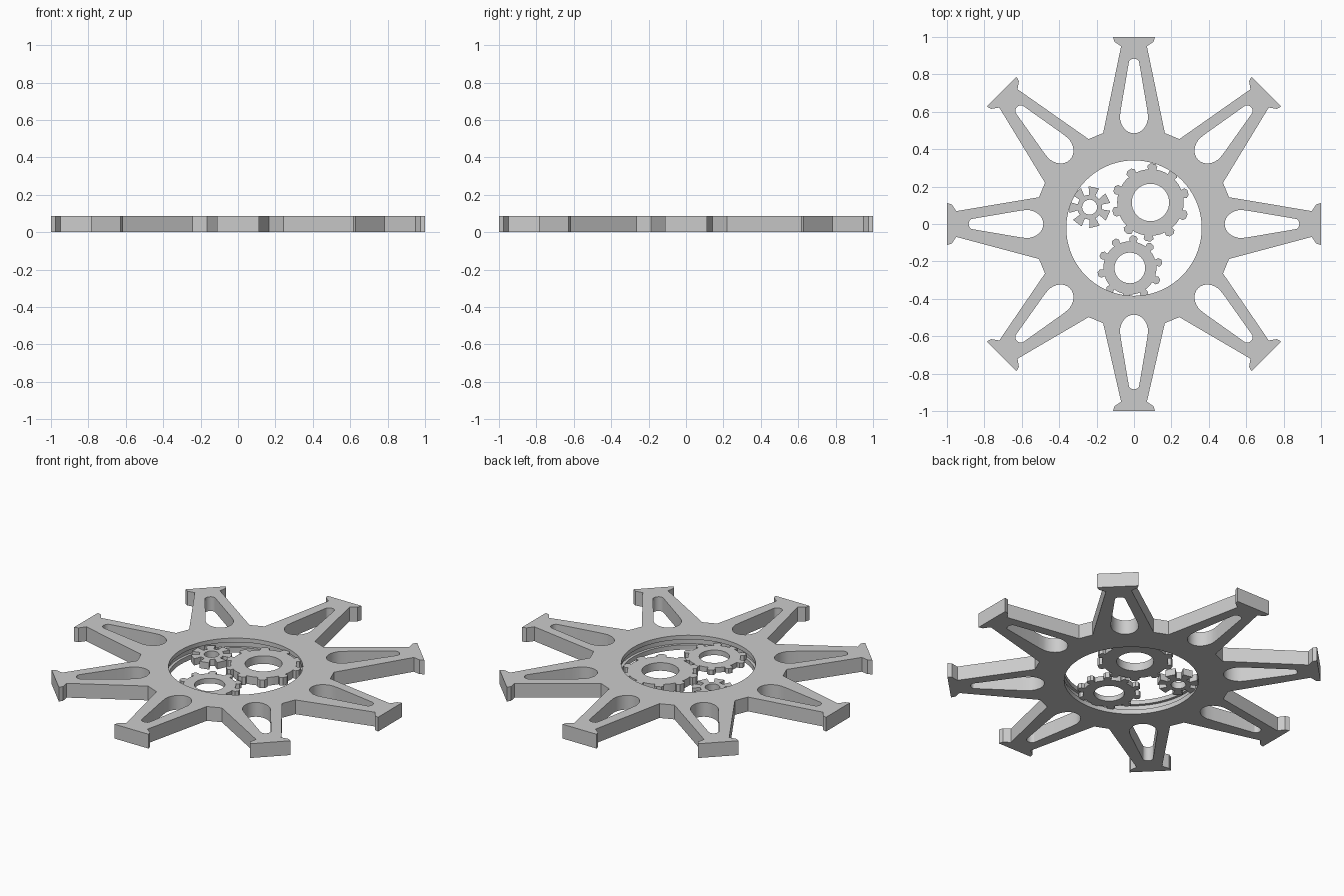
import bpy, bmesh
from math import sin, cos, pi, radians

if "Cube" in bpy.data.objects:
    bpy.data.objects.remove(bpy.data.objects["Cube"])

HUB = (0.0, -0.022)      # the hub sits slightly off the arm centre
H = 0.085                # plate thickness


def rot(p, a):
    return (p[0] * cos(a) - p[1] * sin(a), p[0] * sin(a) + p[1] * cos(a))


def circle(r, n, c=(0, 0)):
    return [(c[0] + r * cos(2 * pi * i / n), c[1] + r * sin(2 * pi * i / n)) for i in range(n)]


def prism(name, pts, z0, z1):
    bm = bmesh.new()
    bottom = bm.faces.new([bm.verts.new((x, y, z0)) for x, y in pts])
    top = bmesh.ops.extrude_face_region(bm, geom=[bottom])["geom"]
    for v in top:
        if isinstance(v, bmesh.types.BMVert):
            v.co.z = z1
    bmesh.ops.recalc_face_normals(bm, faces=bm.faces)
    me = bpy.data.meshes.new(name)
    bm.to_mesh(me)
    bm.free()
    ob = bpy.data.objects.new(name, me)
    bpy.context.collection.objects.link(ob)
    return ob


def cut(ob, pts, z0, z1):
    cutter = prism("cutter", pts, z0, z1)
    cutter.hide_render = True
    mod = ob.modifiers.new("cut", "BOOLEAN")
    mod.operation, mod.solver, mod.object = "DIFFERENCE", "EXACT", cutter
    bpy.ops.object.select_all(action="DESELECT")
    bpy.context.view_layer.objects.active = ob
    ob.select_set(True)
    bpy.ops.object.modifier_apply(modifier="cut")
    bpy.data.objects.remove(cutter)


def smooth(ob):
    bpy.ops.object.select_all(action="DESELECT")
    bpy.context.view_layer.objects.active = ob
    ob.select_set(True)
    bpy.ops.object.shade_smooth_by_angle(angle=radians(25))


# Star frame: hub corner, tapered arm and flared foot, repeated eight times
half = [(0.165, 0.508), (0.069, 0.95), (0.105, 0.975), (0.112, 1.0)]
arm = half + [(-x, y) for x, y in reversed(half)]
outline = []
for k in range(8):
    for x, y in arm:
        px, py = rot((x, y), k * pi / 4)
        if y < 0.6:
            px, py = px + HUB[0], py + HUB[1]
        outline.append((px, py))
frame = prism("star_frame", outline, 0, H)

# Teardrop slots through each arm
slot = [(0.075 * cos(a), 0.575 + 0.09 * sin(a)) for a in (pi + pi * i / 16 for i in range(17))]
slot += [(0.07, 0.615)]
slot += [(0.028 * cos(a), 0.862 + 0.022 * sin(a)) for a in (pi * i / 8 for i in range(9))]
slot += [(-0.07, 0.615)]
for k in range(8):
    cut(frame, [rot(p, k * pi / 4) for p in slot], -0.1, 0.2)

# Central opening with a groove round its wall
cut(frame, circle(0.362, 72, HUB), -0.1, 0.2)
cut(frame, circle(0.378, 72, HUB), 0.028, 0.06)
smooth(frame)


def gear(name, c, tooth, n, phase, root, bore, z0, z1):
    """tooth: list of (radius, angle in fractions of the pitch)"""
    pts = []
    for k in range(n):
        base = radians(phase) + 2 * pi * k / n
        for r, f in [(root, -0.42)] + tooth + [(root, 0.42)]:
            a = base + f * 2 * pi / n
            pts.append((c[0] + r * cos(a), c[1] + r * sin(a)))
    ob = prism(name, pts, z0, z1)
    cut(ob, circle(bore, 40, c), -0.1, 0.2)
    smooth(ob)


def knob(root, tip):
    m = root + (tip - root) * 0.6
    return [(root, -0.2), (m, -0.22), (tip, -0.1), (tip, 0.1), (m, 0.22), (root, 0.2)]


# Three loose gears inside the opening
gear("large_gear", (0.088, 0.115), knob(0.178, 0.208), 10, 87, 0.178, 0.1, 0.025, 0.073)
gear("medium_gear", (-0.022, -0.235), knob(0.142, 0.174), 10, 83, 0.142, 0.082, 0.022, 0.052)
gear("small_gear", (-0.237, 0.09), [(0.066, -0.28), (0.112, -0.29), (0.112, 0.29), (0.066, 0.28)],
     7, 78, 0.066, 0.04, 0.012, 0.052)
